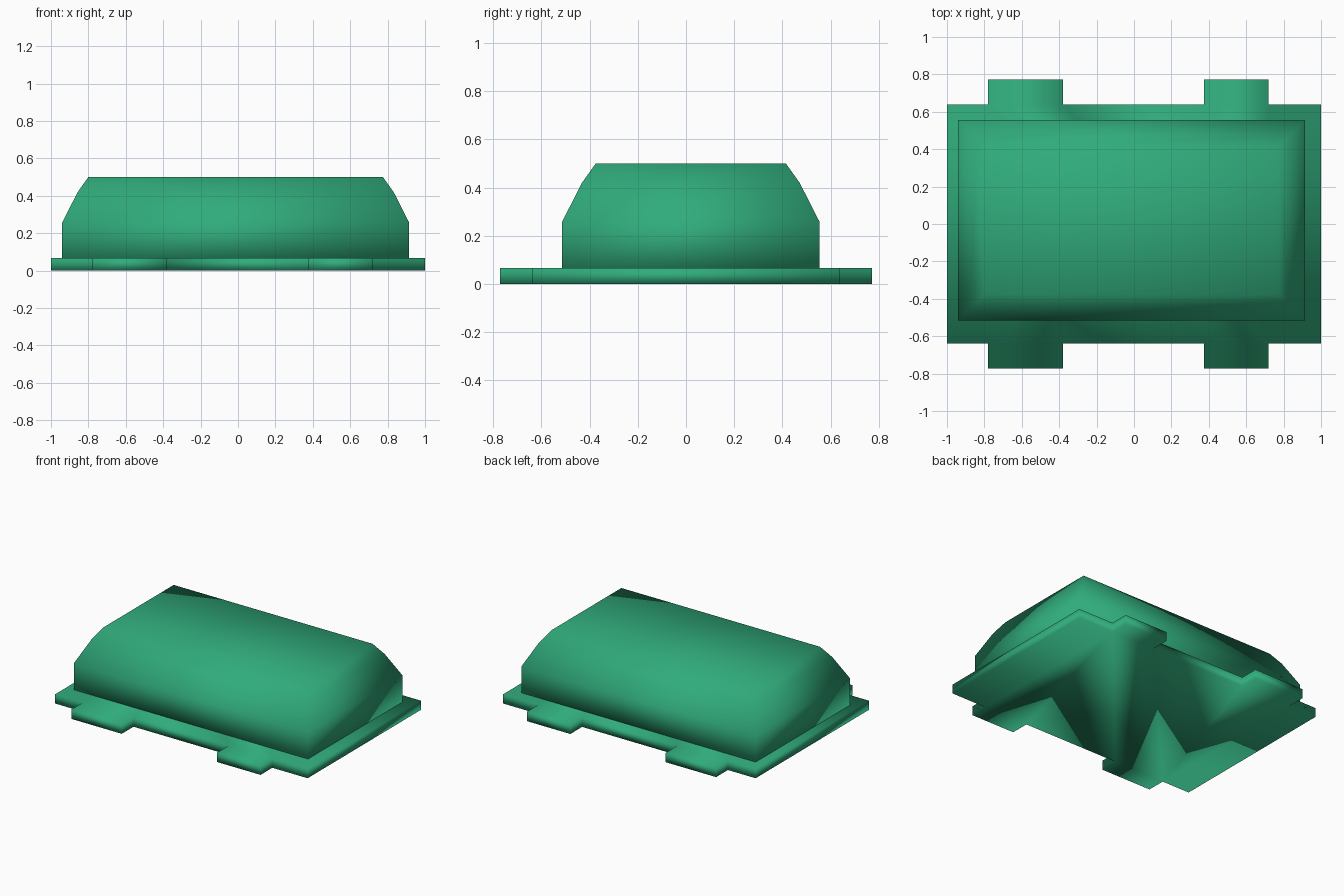
import bpy
import bmesh

if "Cube" in bpy.data.objects:
    bpy.data.objects.remove(bpy.data.objects["Cube"])

green = bpy.data.materials.new("green")
green.diffuse_color = (0.03, 0.41, 0.20, 1)
green.use_nodes = True
green.node_tree.nodes["Principled BSDF"].inputs["Base Color"].default_value = green.diffuse_color


def loft(name, rings):
    """Closed solid through rings of equal point count, bottom to top."""
    bm = bmesh.new()
    loops = [[bm.verts.new(p) for p in ring] for ring in rings]
    n = len(loops[0])
    for a, b in zip(loops, loops[1:]):
        for i in range(n):
            j = (i + 1) % n
            bm.faces.new((a[i], a[j], b[j], b[i]))
    bm.faces.new(loops[0][::-1])
    bm.faces.new(loops[-1])
    bmesh.ops.recalc_face_normals(bm, faces=bm.faces)
    for f in bm.faces:
        f.smooth = True
    mesh = bpy.data.meshes.new(name)
    bm.to_mesh(mesh)
    bm.free()
    mesh.materials.append(green)
    obj = bpy.data.objects.new(name, mesh)
    bpy.context.collection.objects.link(obj)
    return obj


# Base plate: front edge with two tabs, mirrored to the back edge
edge, tab = 0.64, 0.773
front = [(-1, -edge)]
for x0, x1 in ((-0.78, -0.38), (0.375, 0.72)):
    front += [(x0, -edge), (x0, -tab), (x1, -tab), (x1, -edge)]
front.append((1, -edge))
outline = front + [(x, -y) for x, y in reversed(front)]
loft("base_plate", [[(x, y, z) for x, y in outline] for z in (0, 0.067)])

# Domed cover: stacked rectangles, inset from the widest one as they rise
levels = ((0.03, 0), (0.257, 0), (0.42, 0.083), (0.5, 0.14))
rings = []
for z, d in levels:
    x0, x1, y0, y1 = -0.94 + d, 0.915 - d, -0.515 + d, 0.555 - d
    rings.append([(x0, y0, z), (x1, y0, z), (x1, y1, z), (x0, y1, z)])
loft("domed_cover", rings)
